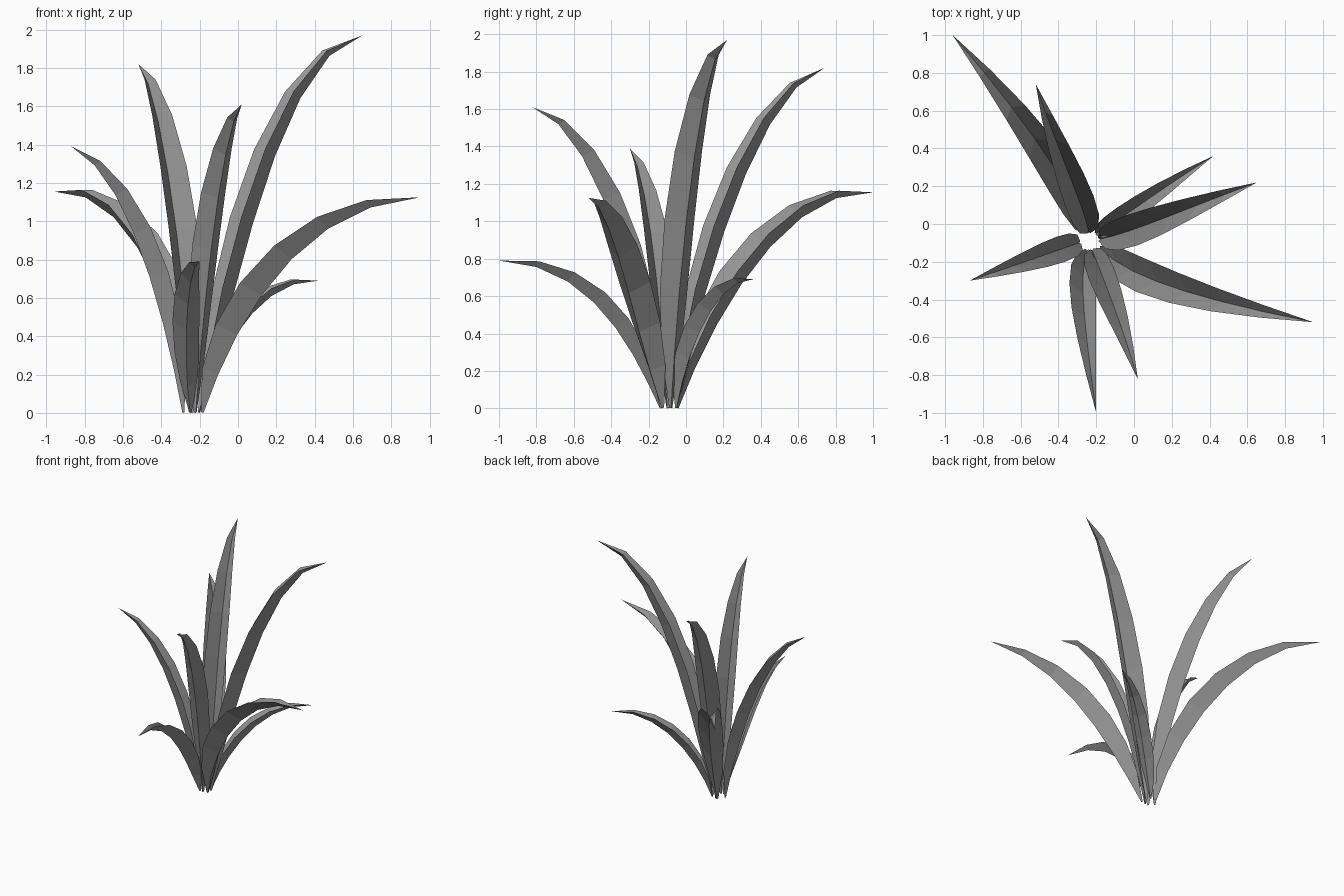
import bpy
from mathutils import Vector

cube = bpy.data.objects.get("Cube")
if cube:
    bpy.data.objects.remove(cube, do_unlink=True)

# One plain grey for every leaf
grey = bpy.data.materials.new("leaf grey")
grey.use_nodes = True
colour = (0.3, 0.3, 0.3, 1.0)
grey.diffuse_color = colour
shader = grey.node_tree.nodes["Principled BSDF"]
shader.inputs["Base Color"].default_value = colour
shader.inputs["Roughness"].default_value = 0.9

# Relative half width of a leaf from its root to its tip
TAPER = (0.1, 0.64, 0.92, 1.0, 0.92, 0.7, 0.38, 0.0)
FOLD_DEPTH = 1.2
UP = Vector((0, 0, 1))


def bezier(points, t):
    """Position and direction on a cubic curve."""
    a, b, c, d = points
    u = 1 - t
    position = a * u**3 + b * 3 * u * u * t + c * 3 * u * t * t + d * t**3
    direction = (b - a) * u * u + (c - b) * 2 * u * t + (d - c) * t * t
    return position, direction.normalized()


def make_leaf(name, half_width, *path):
    """Arching leaf folded into a gutter along its keel, ending in a point."""
    points = [Vector(p) for p in path]
    last = len(TAPER) - 1
    verts, faces = [], []
    for i, taper in enumerate(TAPER[:-1]):
        keel, along = bezier(points, i / last)
        side = along.cross(UP).normalized()
        inward = side.cross(along)
        width = half_width * taper
        rim = keel + inward * width * FOLD_DEPTH
        verts += [rim - side * width, keel, rim + side * width]
    verts.append(points[-1])
    tip = len(verts) - 1

    for i in range(last):
        for j in range(2):
            a = 3 * i + j
            if i < last - 1:
                faces.append((a, a + 3, a + 4, a + 1))
            else:
                faces.append((a, tip, a + 1))

    mesh = bpy.data.meshes.new(name)
    mesh.from_pydata(verts, [], faces)
    # Upper side of each face looks towards the middle of the plant
    mesh.flip_normals()
    mesh.materials.append(grey)
    mesh.update()
    leaf = bpy.data.objects.new(name, mesh)
    bpy.context.collection.objects.link(leaf)
    return leaf


# Each leaf: half width, root, two steering points, tip
make_leaf("back_right_leaf", 0.09,
          (-0.25, -0.04, 0), (-0.3, 0.14, 0.48), (-0.55, 0.53, 1.18), (-0.96, 1.0, 1.155))
make_leaf("back_tall_leaf", 0.08,
          (-0.24, -0.04, 0), (-0.26, 0.08, 0.63), (-0.4, 0.38, 1.7), (-0.52, 0.74, 1.82))
make_leaf("back_left_small_leaf", 0.057,
          (-0.2, -0.05, 0), (-0.1, 0, 0.3), (0.1, 0.16, 0.7), (0.42, 0.36, 0.69))
make_leaf("left_tall_leaf", 0.085,
          (-0.18, -0.08, 0), (-0.02, -0.05, 0.58), (0.22, 0.06, 1.88), (0.65, 0.22, 1.97))
make_leaf("front_left_leaf", 0.09,
          (-0.18, -0.13, 0), (-0.03, -0.28, 0.44), (0.3, -0.39, 1.08), (0.95, -0.52, 1.125))
make_leaf("front_tall_leaf", 0.073,
          (-0.22, -0.14, 0), (-0.18, -0.25, 0.6), (-0.08, -0.48, 1.5), (0.02, -0.82, 1.61))
make_leaf("front_short_leaf", 0.07,
          (-0.25, -0.14, 0), (-0.29, -0.28, 0.3), (-0.27, -0.49, 0.77), (-0.2, -1.0, 0.79))
make_leaf("right_leaf", 0.07,
          (-0.29, -0.1, 0), (-0.38, -0.13, 0.5), (-0.57, -0.2, 1.24), (-0.87, -0.3, 1.39))
